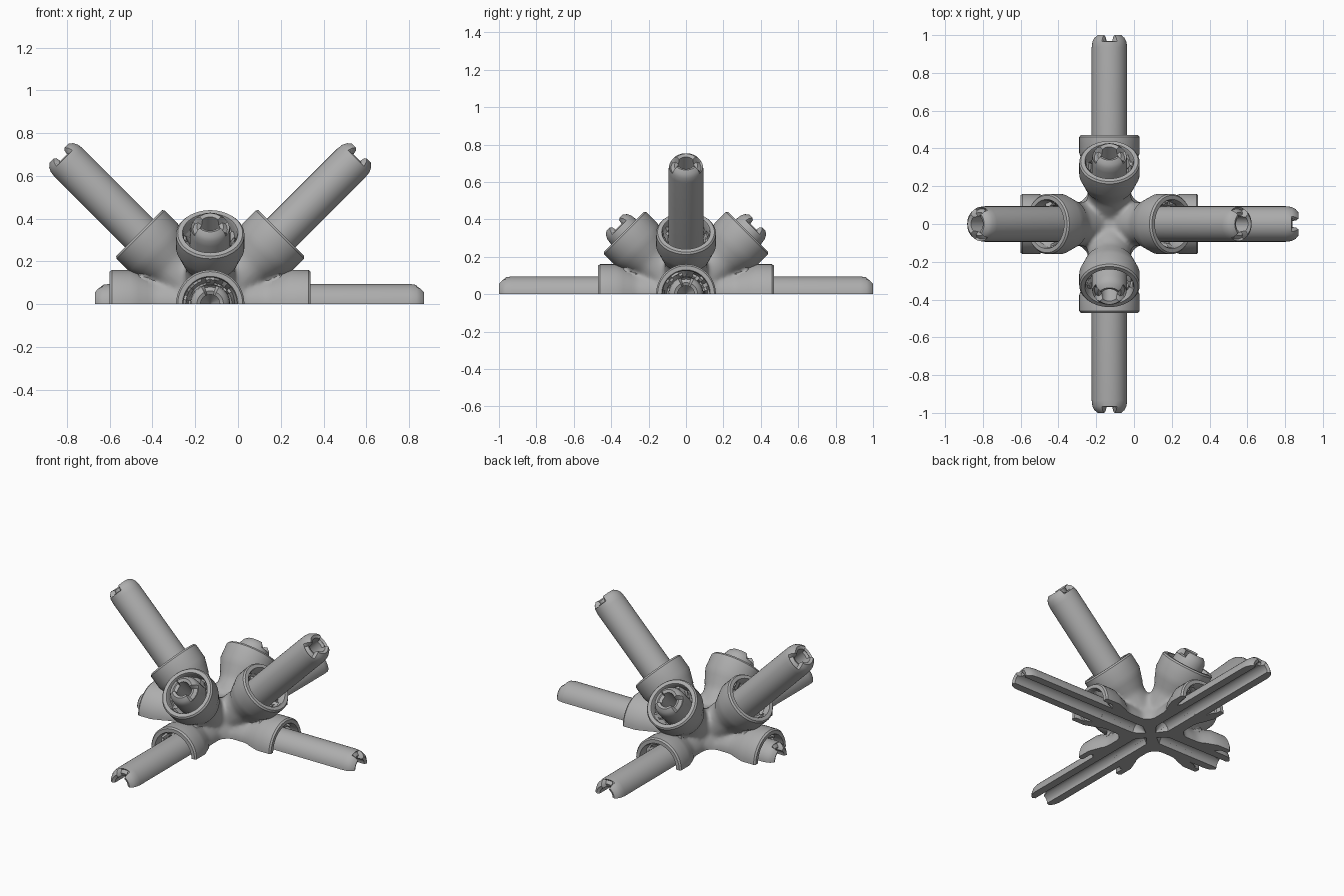
import bpy, bmesh, math, random
from mathutils import Vector

random.seed(4)
if "Cube" in bpy.data.objects:
    bpy.data.objects.remove(bpy.data.objects["Cube"])

CENTRE = Vector((-0.13, 0, 0))
LONG, SHORT = 1.0, 0.54
BORE, TUBE, SOCKET, COLLAR, RIM = 0.045, 0.094, 0.125, 0.16, 0.47

grey = bpy.data.materials.new("plain grey")
grey.use_nodes = True
grey.diffuse_color = (0.42, 0.42, 0.42, 1)
grey.node_tree.nodes["Principled BSDF"].inputs["Base Color"].default_value = grey.diffuse_color


def finish(name, bm):
    """Turn a bmesh into a shaded object."""
    bmesh.ops.recalc_face_normals(bm, faces=bm.faces)
    mesh = bpy.data.meshes.new(name)
    bm.to_mesh(mesh)
    bm.free()
    mesh.materials.append(grey)
    obj = bpy.data.objects.new(name, mesh)
    bpy.context.collection.objects.link(obj)
    return obj


def shade(obj):
    bpy.ops.object.select_all(action='DESELECT')
    obj.select_set(True)
    bpy.context.view_layer.objects.active = obj
    bpy.ops.object.shade_smooth_by_angle(angle=math.radians(35))


def lathe(bm, axis, profile, half=False, steps=40, shift=None):
    """Sweep a closed (radius, distance) profile around an axis through the centre."""
    axis = axis.normalized()
    side = Vector((-axis.y, axis.x, 0)).normalized()
    up = axis.cross(side)
    if up.z < 0:
        up = -up
    count = steps // 2 + 1 if half else steps
    rings = []
    for i in range(count):
        a = 2 * math.pi * i / steps
        ring = []
        for r, t in profile:
            if shift:
                t += shift(a, r, t)
            ring.append(bm.verts.new(CENTRE + axis * t + (side * math.cos(a) + up * math.sin(a)) * r))
        rings.append(ring)
    n = len(profile)
    for i in range(count - 1 if half else count):
        p, q = rings[i], rings[(i + 1) % count]
        for j in range(n):
            k = (j + 1) % n
            bm.faces.new((p[j], p[k], q[k], q[j]))
    if half:
        bm.faces.new(rings[0])
        bm.faces.new(rings[-1])


def part(name, *args, **kw):
    bm = bmesh.new()
    lathe(bm, *args, **kw)
    obj = finish(name, bm)
    shade(obj)


def tube_profile(length):
    return [(BORE, 0.27), (TUBE, 0.27), (TUBE, length - 0.065), (0.09, length - 0.035),
            (0.08, length - 0.015), (0.062, length), (BORE, length - 0.008)]


# Directions of the four flat arms and four raised arms
FLAT = {"left": Vector((1, 0, 0)), "right": Vector((-1, 0, 0)),
        "front": Vector((0, -1, 0)), "back": Vector((0, 1, 0))}
UP = Vector((0, 0, 1))

# Hub with flared necks, blended together
bm = bmesh.new()
bmesh.ops.create_icosphere(bm, subdivisions=4, radius=0.19)
bmesh.ops.translate(bm, vec=CENTRE, verts=bm.verts)
neck = [(0.0001, 0), (0.115, 0), (0.115, 0.26), (0.145, 0.34), (0.0001, 0.34)]
for d in FLAT.values():
    lathe(bm, d, neck)
    lathe(bm, d + UP, neck)
hub = finish("hub", bm)
remesh = hub.modifiers.new("fuse", 'REMESH')
remesh.mode = 'VOXEL'
remesh.voxel_size = 0.012
blend = hub.modifiers.new("blend", 'SMOOTH')
blend.factor = 0.5
blend.iterations = 14

# Cutters: everything under the ground, and the open channels of the flat arms
cutters = []
bm = bmesh.new()
bmesh.ops.create_cube(bm, size=2)
bmesh.ops.translate(bm, vec=(0, 0, -1), verts=bm.verts)
cutters.append(finish("ground_cutter", bm))
for name, d in FLAT.items():
    bm = bmesh.new()
    lathe(bm, d, [(0.0001, 0.04), (BORE, 0.1), (BORE, 0.5), (0.0001, 0.5)], steps=24)
    cutters.append(finish(name + "_channel_cutter", bm))
for c in cutters:
    c.hide_render = True
    cut = hub.modifiers.new("cut", 'BOOLEAN')
    cut.operation = 'DIFFERENCE'
    cut.solver = 'EXACT'
    cut.object = c
graph = bpy.context.evaluated_depsgraph_get()
solid = bpy.data.meshes.new_from_object(hub.evaluated_get(graph))
hub.modifiers.clear()
hub.data = solid
for c in cutters:
    bpy.data.objects.remove(c)
shade(hub)

# Collar ring with a tapered shoulder, and the rough seat between collar and tube
collar = [(SOCKET, 0.3), (0.128, 0.29), (0.145, 0.335), (COLLAR, 0.375),
          (COLLAR, RIM - 0.01), (0.152, RIM), (SOCKET + 0.005, RIM), (SOCKET, RIM - 0.01)]
seat = [(0.09, 0.3), (0.13, 0.3), (0.13, 0.42), (0.115, 0.41), (0.102, 0.39), (0.09, 0.38)]


def rough(a, r, t):
    return random.uniform(-0.03, 0.03) if t > 0.35 else 0


for name, d in FLAT.items():
    for level, axis, half in (("lower", d, True), ("upper", d + UP, False)):
        # Only one flat tube and the two sloping front/back tubes are short
        if half:
            length = SHORT if name == "right" else LONG
        else:
            length = LONG if d.x else SHORT

        # Worn notch in the rim of each tube
        def notch(a, r, t, end=length, low=half):
            s = abs(math.sin(a))
            worn = s > 0.9 if low else s < 0.5
            return -0.03 if worn and t > end - 0.03 else 0

        part(f"{name}_{level}_collar", axis, collar, half=half, steps=48)
        part(f"{name}_{level}_seat", axis, seat, half=half, steps=36, shift=rough)
        part(f"{name}_{level}_tube", axis, tube_profile(length), half=half, shift=notch)
